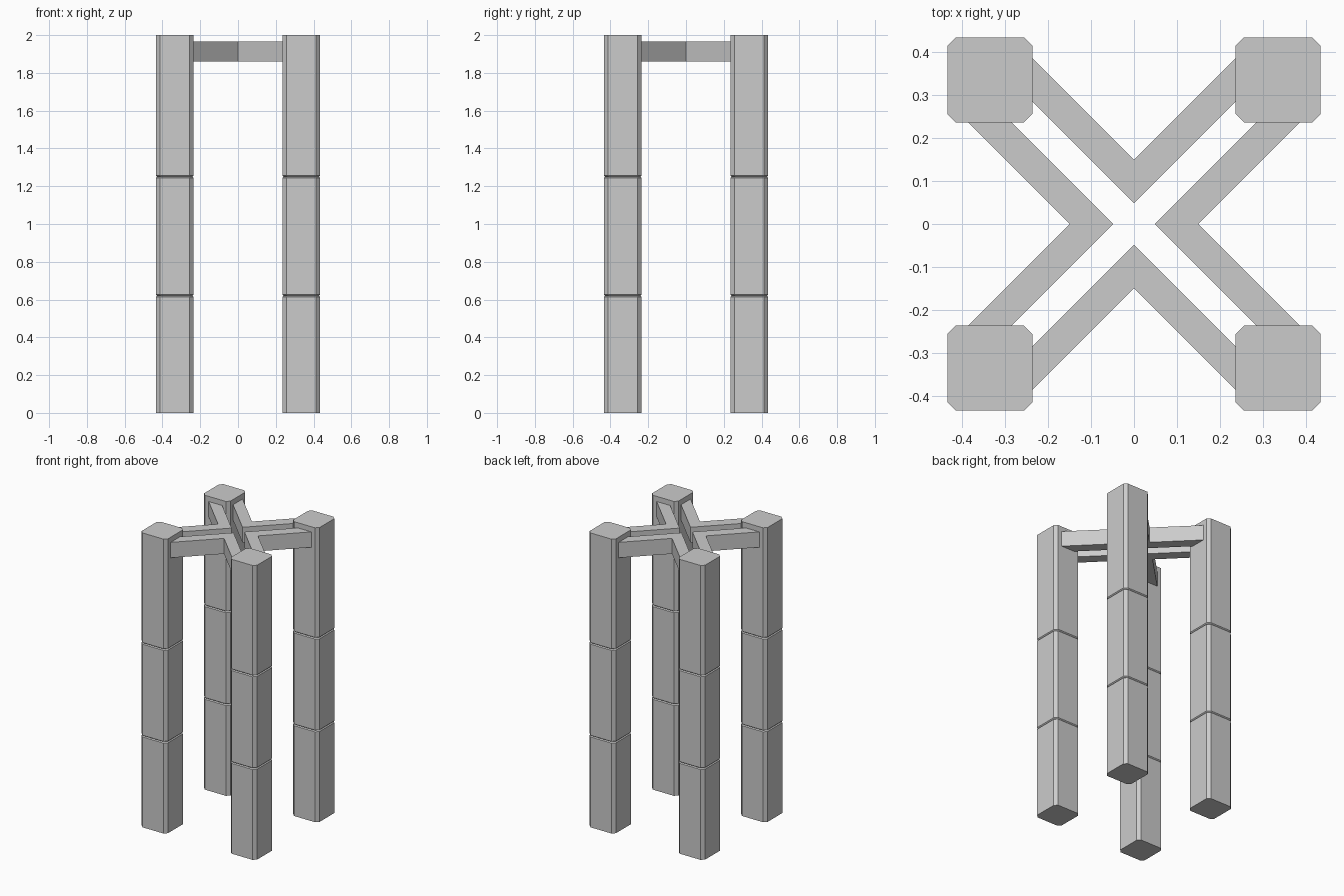
import bpy
import bmesh

cube = bpy.data.objects.get("Cube")
if cube:
    bpy.data.objects.remove(cube, do_unlink=True)

grey = bpy.data.materials.new("plain grey")
grey.use_nodes = True
GREY = (0.6, 0.6, 0.6, 1)
grey.diffuse_color = GREY
grey.node_tree.nodes["Principled BSDF"].inputs["Base Color"].default_value = GREY

LEG_CENTRE, LEG_HALF, CHAMFER = 0.335, 0.099, 0.02
GROOVE = 0.006
QUARTER_TURNS = ((1, 0), (0, 1), (-1, 0), (0, -1))  # cosine and sine


def loft(name, rings):
    """Closed solid through a stack of matching rings of points."""
    bm = bmesh.new()
    loops = [[bm.verts.new(p) for p in ring] for ring in rings]
    for low, high in zip(loops, loops[1:]):
        for i in range(len(low)):
            j = (i + 1) % len(low)
            bm.faces.new((low[i], low[j], high[j], high[i]))
    bm.faces.new(loops[0][::-1])
    bm.faces.new(loops[-1])
    bmesh.ops.recalc_face_normals(bm, faces=bm.faces)
    mesh = bpy.data.meshes.new(name)
    bm.to_mesh(mesh)
    bm.free()
    mesh.materials.append(grey)
    obj = bpy.data.objects.new(name, mesh)
    bpy.context.collection.objects.link(obj)


def chamfered_square(cx, cy, half, z):
    flat = half - CHAMFER
    return [(cx + c * half - s * y, cy + s * half + c * y, z)
            for c, s in QUARTER_TURNS for y in (-flat, flat)]


# Four posts, each with two shallow grooves between its three blocks
levels = [(0, 0)]
for joint in (0.62, 1.25):
    levels += [(joint - GROOVE, 0), (joint, GROOVE), (joint + GROOVE, 0)]
levels.append((2, 0))
for side, sx in (("left", 1), ("right", -1)):
    for end, sy in (("front", -1), ("back", 1)):
        loft(f"{end}_{side}_post",
             [chamfered_square(sx * LEG_CENTRE, sy * LEG_CENTRE, LEG_HALF - inset, z)
              for z, inset in levels])

# Four bent braces joining neighbouring posts, pointing at the centre
INNER, OUTER, REACH = 0.048, 0.15, 0.26
outline = [(0, INNER), (REACH, INNER + REACH), (REACH, OUTER + REACH),
           (0, OUTER), (-REACH, OUTER + REACH), (-REACH, INNER + REACH)]
for name, (c, s) in zip(("back", "right", "front", "left"), QUARTER_TURNS):
    loft(f"{name}_brace",
         [[(c * x - s * y, s * x + c * y, z) for x, y in outline]
          for z in (1.86, 1.965)])
